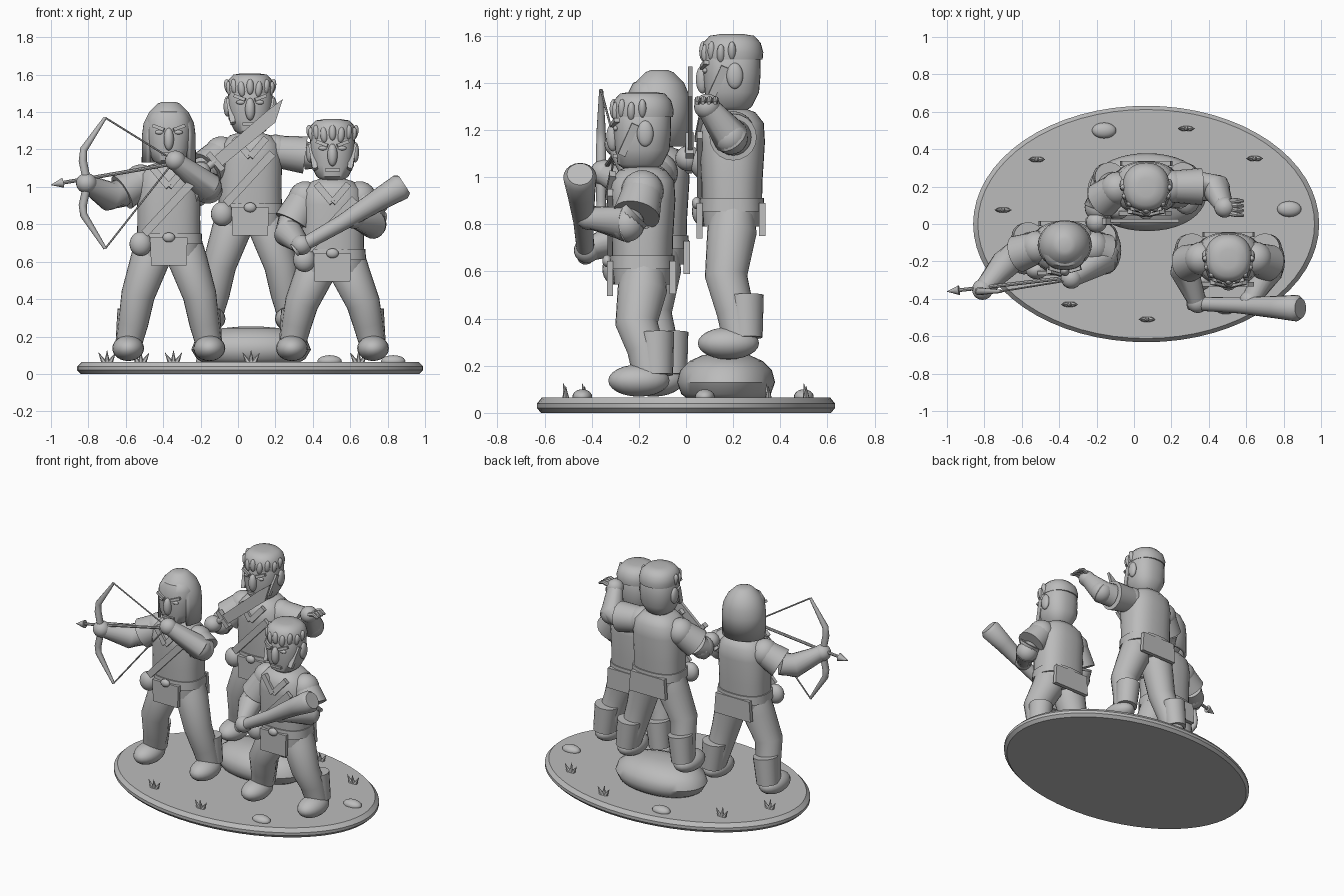
import bpy, math
from mathutils import Vector, Matrix

if "Cube" in bpy.data.objects:
    bpy.data.objects.remove(bpy.data.objects["Cube"])

grey = bpy.data.materials.new("plain grey")
grey.diffuse_color = (0.5, 0.5, 0.5, 1)
grey.use_nodes = True
grey.node_tree.nodes["Principled BSDF"].inputs["Base Color"].default_value = grey.diffuse_color


def make(name, verts, faces, angle=40):
    me = bpy.data.meshes.new(name)
    me.from_pydata([tuple(v) for v in verts], [], faces)
    me.materials.append(grey)
    ob = bpy.data.objects.new(name, me)
    bpy.context.collection.objects.link(ob)
    bpy.ops.object.select_all(action='DESELECT')
    ob.select_set(True)
    bpy.context.view_layer.objects.active = ob
    bpy.ops.object.shade_smooth_by_angle(angle=math.radians(angle))
    return ob


def skin(name, rings, angle=40):
    """Bridge closed rings of equal size and cap both ends."""
    n = len(rings[0])
    faces = [(i * n + j, i * n + (j + 1) % n, (i + 1) * n + (j + 1) % n, (i + 1) * n + j)
             for i in range(len(rings) - 1) for j in range(n)]
    last = (len(rings) - 1) * n
    faces += [tuple(reversed(range(n))), tuple(range(last, last + n))]
    return make(name, [v for r in rings for v in r], faces, angle)


def loft(name, centre, rows, power=2.0, n=32, angle=40):
    """Stack of superellipse rings, each row = (z, rx, ry, y shift)."""
    def s(v):
        return math.copysign(abs(v) ** (2 / power), v)
    c = Vector(centre)
    rings = []
    for z, rx, ry, dy in rows:
        rings.append([c + Vector((rx * s(math.cos(a)), dy + ry * s(math.sin(a)), z))
                      for a in (2 * math.pi * k / n for k in range(n))])
    return skin(name, rings, angle)


def tube(name, pts, radii, n=20, squash=1.0, angle=40):
    """Round limb through points with a radius at each point."""
    p = [Vector(q) for q in pts]
    rings = []
    for i, q in enumerate(p):
        t = (p[min(i + 1, len(p) - 1)] - p[max(i - 1, 0)]).normalized()
        side = t.cross(Vector((0, 1, 0)))
        side = side.normalized() if side.length > 1e-3 else Vector((1, 0, 0))
        up = side.cross(t)
        rings.append([q + radii[i] * (math.cos(a) * side + squash * math.sin(a) * up)
                      for a in (2 * math.pi * k / n for k in range(n))])
    return skin(name, rings, angle)


def ball(name, centre, size, n=20, m=12, tilt=0.0):
    rings = []
    rot = Matrix.Rotation(tilt, 3, 'Y')
    for i in range(m + 1):
        b = -math.pi / 2 + math.pi * min(max(i / m, 0.01), 0.99)
        rings.append([Vector(centre) + rot @ Vector((size[0] * math.cos(b) * math.cos(a),
                      size[1] * math.cos(b) * math.sin(a), size[2] * math.sin(b)))
                      for a in (2 * math.pi * k / n for k in range(n))])
    return skin(name, rings, 60)


def slab(name, outline, y0, y1):
    """Flat shape in x and z, extruded along y."""
    return skin(name, [[(x, y0, z) for x, z in outline], [(x, y1, z) for x, z in outline]], 20)


def bar(name, a, b, w, t):
    """Square-section strip from a to b."""
    a, b = Vector(a), Vector(b)
    d = (b - a).normalized()
    side = d.cross(Vector((0, 1, 0))).normalized()
    dep = side.cross(d)
    rings = [[q + side * w * i + dep * t * j for i, j in ((-1, -1), (1, -1), (1, 1), (-1, 1))] for q in (a, b)]
    return skin(name, rings, 20)


def arm(name, shoulder, mid, elbow, hand):
    tube(name + "_sleeve", [shoulder, mid], [0.085, 0.1])
    ball(name + "_shoulder", shoulder, (0.09, 0.09, 0.09))
    tube(name + "_forearm", [mid, elbow, hand], [0.078, 0.078, 0.048])
    ball(name + "_elbow", elbow, (0.074, 0.074, 0.074))
    ball(name + "_hand", hand, (0.056, 0.056, 0.054))


def figure(name, x, y, b, g, hooded=False):
    """Shared body: b is the belt height, g is the ground under the feet."""
    # torso, belt and tunic flaps
    loft(name + "_torso", (x, y, b), [(-0.1, .165, .12, 0), (-.02, .17, .127, 0), (.1, .168, .13, 0),
         (.26, .17, .14, 0), (.34, .155, .135, 0), (.385, .11, .1, 0), (.4, .06, .06, 0)], 2.5)
    loft(name + "_belt", (x, y, b), [(-.035, .18, .138, 0), (.022, .176, .136, 0)], 2.5)
    slab(name + "_front_flap", [(x - .095, b - .15), (x + .095, b - .15), (x + .1, b), (x - .1, b)], y - .15, y - .125)
    slab(name + "_back_flap", [(x - .14, b - .14), (x + .14, b - .14), (x + .13, b), (x - .13, b)], y + .115, y + .142)
    ball(name + "_buckle", (x, y - .15, b), (.033, .02, .026))
    ball(name + "_pouch", (x - .15, y - .12, b - .035), (.06, .05, .065))
    bar(name + "_strap", (x - .13, y - .137, b + .02), (x + .12, y - .137, b + .29), .022, .012)
    for s in (-1, 1):
        bar(name + "_collar", (x + s * .085, y - .125, b + .37), (x, y - .145, b + .27), .018, .014)
        # leg, boot cuff and foot
        k = (b + g) / 2 + .02
        tube(name + "_leg", [(x + s * .085, y + .005, b - .02), (x + s * .1, y, b - .12), (x + s * .165, y - .025, k),
             (x + s * .19, y + .015, g + .2), (x + s * .215, y + .03, g + .08)], [.09, .105, .09, .08, .068], 24)
        tube(name + "_boot", [(x + s * .215, y + .06, g + .09), (x + s * .195, y + .055, g + .27)], [.07, .08])
        ball(name + "_foot", (x + s * .217, y - .015, g + .067), (.085, .13, .068))
    # head
    h = b + .55
    loft(name + "_head", (x, y, h), [(-.165, .05, .06, -.01), (-.14, .085, .095, -.01), (-.08, .115, .115, 0),
         (0, .122, .122, 0), (.08, .118, .12, 0), (.12, .095, .1, 0), (.14, .05, .05, 0)], 2.4)
    ball(name + "_nose", (x, y - .125, h - .025), (.027, .028, .06))
    bar(name + "_mouth", (x - .04, y - .112, h - .105), (x + .04, y - .112, h - .105), .008, .012)
    for s in (-1, 1):
        bar(name + "_brow", (x + s * .025, y - .125, h + .025), (x + s * .085, y - .108, h + .048), .009, .012)
        ball(name + "_eye", (x + s * .05, y - .113, h + .012), (.025, .012, .012))
        if hooded:
            continue
        ball(name + "_ear", (x + s * .122, y + .012, h - .01), (.02, .035, .055))
        bar(name + "_sideburn", (x + s * .115, y - .03, h + .03), (x + s * .092, y - .088, h - .1), .014, .016)
    if hooded:
        # hood with an open face
        rows = [(-.15, .145, .13), (0, .143, .133), (.06, .135, .13), (.12, .105, .105), (.165, .06, .06), (.175, .035, .035)]
        n, verts, faces = 36, [], []
        for z, rx, ry in rows:
            verts += [(x + rx * math.cos(a), y + .012 + ry * math.sin(a), h + z)
                      for a in (2 * math.pi * k / n for k in range(n))]
        for i in range(5):
            for j in range(n):
                if i > 1 or not 22 <= j <= 31:
                    faces.append((i * n + j, i * n + (j + 1) % n, (i + 1) * n + (j + 1) % n, (i + 1) * n + j))
        faces.append(tuple(range(5 * n, 6 * n)))
        hood = make(name + "_hood", verts, faces)
        mod = hood.modifiers.new("thickness", 'SOLIDIFY')
        mod.thickness, mod.offset = .02, -1
    else:
        # hair cap with a fringe of locks
        loft(name + "_hair", (x, y, h), [(.06, .122, .127, .003), (.09, .126, .13, .003), (.13, .118, .122, 0),
             (.16, .09, .095, 0), (.167, .045, .05, 0)], 2.2)
        for k in range(9):
            a = math.pi * (1.0 + k / 8)
            ball(name + "_lock", (x + .118 * math.cos(a), y + .122 * math.sin(a), h + .095 - .012 * (k % 2)),
                 (.02, .018, .042), 10, 8, .25 * math.cos(a))


# base, boulder, pebbles and grass
loft("base", (.065, 0, 0), [(0, .905, .615, 0), (.02, .925, .632, 0), (.04, .925, .632, 0), (.065, .9, .612, 0)], 2, 64, 25)
loft("boulder", (.07, .17, .05), [(0, .24, .15, 0), (.03, .29, .19, 0), (.08, .32, .208, 0), (.13, .3, .195, 0),
     (.17, .24, .155, 0), (.195, .15, .1, 0), (.203, .06, .04, 0)], 2.1, 40)
for px, py in ((-.16, .5), (.83, .08), (.49, -.44)):
    ball("pebble", (px, py, .068), (.065, .042, .032))
for px, py in ((-.52, .345), (.28, .51), (.645, .35), (-.7, .075), (-.345, -.43), (.07, -.51)):
    for s in (-1, 0, 1):
        tube("grass_blade", [(px + s * .015, py, .06), (px + s * .045, py - .01 * (1 - abs(s)), .125 - .012 * abs(s))],
             [.016, .001], 6)

# swordsman on the boulder
figure("swordsman", .065, .195, .89, .228)
arm("sword_arm", (-.09, .19, 1.18), (-.17, .13, 1.1), (-.19, .09, 1.06), (-.2, .01, 1.08))
arm("shading_arm", (.2, .2, 1.19), (.36, .2, 1.17), (.44, .19, 1.17), (.485, .09, 1.3))
for k in range(4):
    tube("finger", [(.5, .06 + .02 * k, 1.315), (.55, .05 + .025 * k, 1.33), (.585, .045 + .026 * k, 1.315)],
         [.015, .014, .008], 8)
tube("sword_hilt", [(-.25, .015, 1.03), (-.12, .015, 1.14)], [.02, .02], 12)
bar("sword_guard", (-.16, .015, 1.18), (-.08, .015, 1.09), .015, .018)
slab("sword_blade", [(-.14, 1.15), (-.1, 1.1), (.2, 1.345), (.24, 1.47), (.16, 1.41)], .008, .028)

# hooded archer
figure("archer", -.37, -.125, .73, .07, True)
arm("bow_arm", (-.52, -.125, 1.03), (-.62, -.16, .97), (-.69, -.215, .95), (-.81, -.35, 1.02))
arm("draw_arm", (-.22, -.125, 1.02), (-.16, -.15, .98), (-.16, -.19, 1.0), (-.335, -.29, 1.14))
bow = [(-.71, 1.37), (-.825, 1.2), (-.83, 1.14), (-.805, 1.02), (-.83, .9), (-.825, .85), (-.71, .67)]
tube("bow", [(bx, -.36, bz) for bx, bz in bow], [.009, .02, .022, .022, .022, .02, .009], 10)
for tip in (bow[0], bow[-1]):
    tube("bowstring", [(tip[0], -.36, tip[1]), (-.34, -.3, 1.14)], [.005, .005], 6)
tube("arrow_shaft", [(-.3, -.28, 1.132), (-.96, -.357, 1.018)], [.01, .01], 8)
tube("arrow_head", [(-.935, -.354, 1.022), (-1.0, -.361, 1.01)], [.027, .001], 10)

# clubman
figure("clubman", .505, -.185, .645, .07)
arm("left_club_arm", (.36, -.185, .94), (.29, -.21, .81), (.27, -.25, .75), (.34, -.42, .69))
arm("right_club_arm", (.65, -.185, .94), (.72, -.21, .84), (.72, -.25, .8), (.62, -.41, .83))
tube("club", [(.3, -.425, .66), (.34, -.427, .685), (.56, -.435, .81), (.76, -.445, .935), (.87, -.45, 1.0), (.89, -.45, 1.013)],
     [.036, .036, .043, .06, .071, .055], 20)
